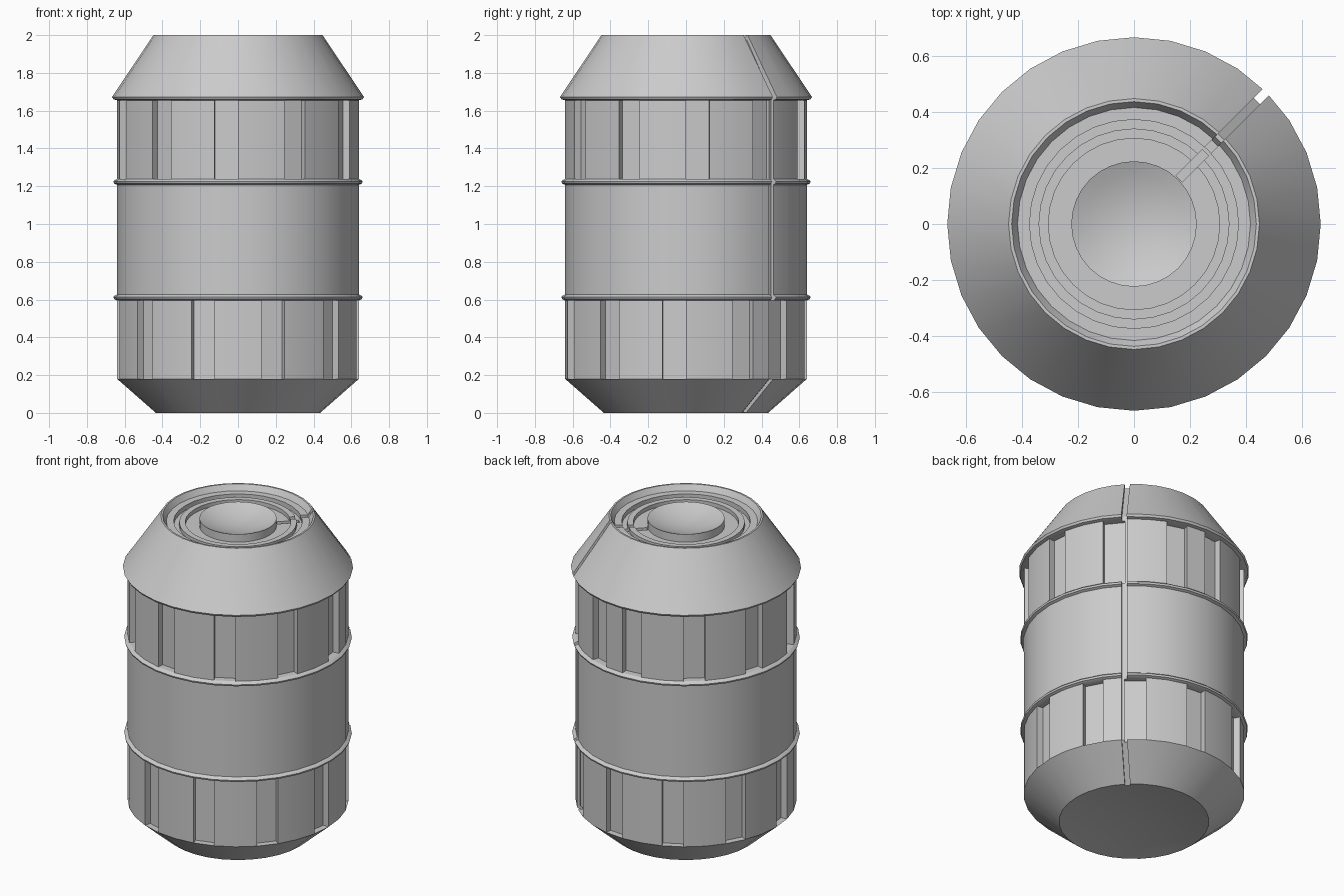
import bpy, bmesh, math
from mathutils import Vector

if "Cube" in bpy.data.objects:
    bpy.data.objects.remove(bpy.data.objects["Cube"])

SIDES = 32
STEP = 360 / SIDES


def make_object(name, bm):
    bmesh.ops.recalc_face_normals(bm, faces=bm.faces)
    mesh = bpy.data.meshes.new(name)
    bm.to_mesh(mesh)
    bm.free()
    obj = bpy.data.objects.new(name, mesh)
    bpy.context.collection.objects.link(obj)
    return obj


def lathe(points):
    bm = bmesh.new()
    verts = [bm.verts.new((r, 0, z)) for r, z in points]
    edges = [bm.edges.new(p) for p in zip(verts, verts[1:])]
    bmesh.ops.spin(bm, geom=verts + edges, cent=(0, 0, 0), axis=(0, 0, 1),
                   angle=math.tau, steps=SIDES)
    bmesh.ops.remove_doubles(bm, verts=bm.verts, dist=0.0005)
    bmesh.ops.recalc_face_normals(bm, faces=bm.faces)
    return bm


def bead(z):
    return [(0.64, z - 0.015), (0.656, z - 0.008), (0.66, z + 0.003),
            (0.653, z + 0.01), (0.64, z + 0.017)]


def dish(radius, z, depth, n=6):
    # shallow curved hollow, from centre to edge
    return [(radius * i / n, z + depth * (1 - (i / n) ** 2)) for i in range(n + 1)]


# barrel outline: hollow base, lower cone, bands with beads, upper cone, stepped lid
profile = dish(0.435, 0, 0.04)
profile += [(0.64, 0.18)]
profile += bead(0.61) + bead(1.222)
profile += [(0.64, 1.655), (0.66, 1.66), (0.667, 1.673), (0.655, 1.69),
            (0.448, 2.0), (0.437, 2.0), (0.416, 1.965), (0.373, 1.965),
            (0.373, 1.935), (0.341, 1.935), (0.341, 1.96), (0.306, 1.96),
            (0.306, 1.935), (0.224, 1.935)]
profile += reversed(dish(0.224, 1.985, -0.05))
bm = lathe(profile)

# recessed panels: every third side, the two bands offset from each other
recessed = []
for low, high, start in ((0.18, 0.6, 4), (1.23, 1.66, 8)):
    columns = {(start + 3 * k) % SIDES for k in range(11)}
    for f in bm.faces:
        c = f.calc_center_median()
        height = max(v.co.z for v in f.verts) - min(v.co.z for v in f.verts)
        column = int((math.degrees(math.atan2(c.y, c.x)) % 360) // STEP)
        if low < c.z < high and height > 0.3 and column in columns:
            recessed.append(f)
bmesh.ops.inset_individual(bm, faces=recessed, thickness=0.0, depth=-0.04)
barrel = make_object("barrel", bm)

# narrow seam groove running over the side and lid at 45 degrees
outline = [(0.291, -0.1), (0.62, 0.19), (0.62, 1.685), (0.44, 1.975),
           (0.425, 1.975), (0.408, 1.945), (0.36, 1.945), (0.36, 1.915),
           (0.228, 1.915), (0.228, 2.1), (0.8, 2.1), (0.8, -0.1)]
bm = bmesh.new()
out = Vector((1, 1, 0)).normalized()
side = Vector((-1, 1, 0)).normalized()
width = 0.031
face = bm.faces.new([bm.verts.new(out * r - side * width / 2 + Vector((0, 0, z)))
                     for r, z in outline])
new = bmesh.ops.extrude_face_region(bm, geom=[face])["geom"]
bmesh.ops.translate(bm, vec=side * width,
                    verts=[g for g in new if isinstance(g, bmesh.types.BMVert)])
cutter = make_object("seam_cutter", bm)
cutter.hide_render = True

cut = barrel.modifiers.new("seam", 'BOOLEAN')
cut.operation = 'DIFFERENCE'
cut.solver = 'EXACT'
cut.object = cutter
bpy.context.view_layer.objects.active = barrel
barrel.select_set(True)
cutter.select_set(False)
bpy.ops.object.modifier_apply(modifier=cut.name)
bpy.data.objects.remove(cutter)
bpy.ops.object.shade_smooth_by_angle(angle=math.radians(25))
